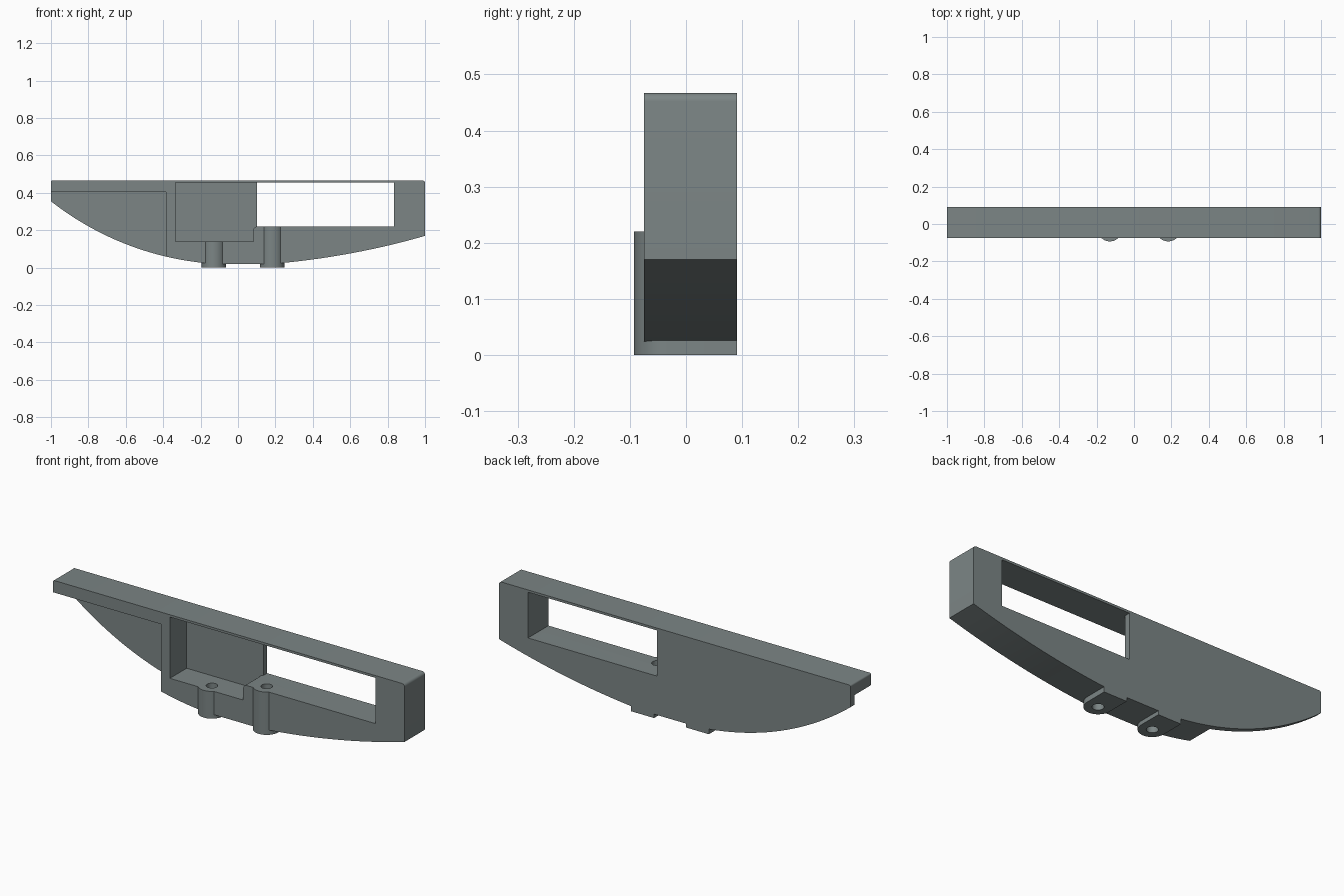
import bpy, bmesh, math
from mathutils import Vector

if "Cube" in bpy.data.objects:
    bpy.data.objects.remove(bpy.data.objects["Cube"])

FRONT, BACK, PLATE = -0.075, 0.091, 0.061   # body depth and start of the thin back wall

grey = bpy.data.materials.new("slate grey")
grey.diffuse_color = (0.2, 0.235, 0.235, 1)
grey.use_nodes = True
grey.node_tree.nodes["Principled BSDF"].inputs["Base Color"].default_value = grey.diffuse_color


def prism(name, points, low, high, axis):
    """Extrude a 2D outline: axis 'y' takes (x, z) points, axis 'z' takes (x, y)."""
    bm = bmesh.new()
    place = (lambda p: (p[0], low, p[1])) if axis == 'y' else (lambda p: (p[0], p[1], low))
    step = Vector((0, high - low, 0)) if axis == 'y' else Vector((0, 0, high - low))
    face = bm.faces.new([bm.verts.new(place(p)) for p in points])
    new = bmesh.ops.extrude_face_region(bm, geom=[face])["geom"]
    bmesh.ops.translate(bm, vec=step, verts=[v for v in new if isinstance(v, bmesh.types.BMVert)])
    bmesh.ops.recalc_face_normals(bm, faces=bm.faces)
    mesh = bpy.data.meshes.new(name)
    bm.to_mesh(mesh)
    bm.free()
    mesh.materials.append(grey)
    obj = bpy.data.objects.new(name, mesh)
    bpy.context.collection.objects.link(obj)
    return obj


def box(x0, x1, z0, z1):
    return [(x0, z0), (x1, z0), (x1, z1), (x0, z1)]


def arc(cx, cy, r, start, end, n):
    return [(cx + r * math.cos(math.radians(start + (end - start) * i / n)),
             cy + r * math.sin(math.radians(start + (end - start) * i / n))) for i in range(n + 1)]


def bow(a, b, sag, n):
    """Circular arc from a to b that bulges downwards by sag."""
    a, b = Vector(a), Vector(b)
    d = b - a
    r = d.length ** 2 / (8 * sag) + sag / 2
    normal = Vector((-d.y, d.x)).normalized()
    c = (a + b) / 2 + normal * (r - sag)
    half = math.degrees(math.asin(d.length / 2 / r))
    mid = math.degrees(math.atan2(-normal.y, -normal.x))
    return arc(c.x, c.y, r, mid - half, mid + half, n)


def combine(target, tool, operation):
    mod = target.modifiers.new(operation.lower(), 'BOOLEAN')
    mod.object, mod.operation, mod.solver = tool, operation, 'EXACT'
    bpy.context.view_layer.objects.active = target
    bpy.ops.object.modifier_apply(modifier=mod.name)
    bpy.data.objects.remove(tool)


# Main body: curved underside, flat top with small rounded ends
outline = (bow((-1, 0.355), (-0.18, 0.025), 0.063, 28) + [(-0.1, 0.02), (0.2, 0.02)]
           + bow((0.235, 0.025), (1, 0.17), 0.018, 20)
           + arc(0.985, 0.452, 0.015, 0, 90, 6) + arc(-0.992, 0.459, 0.008, 90, 180, 4))
body = prism("bracket_body", outline, FRONT, BACK, 'y')

# Screw bosses with feet that run to the back
for x in (-0.129, 0.183):
    shape = arc(x, -0.028, 0.065, 180, 360, 28) + [(x + 0.065, BACK), (x - 0.065, BACK)]
    foot = prism("boss_foot", shape, 0, 0.1, 'z')
    combine(body, foot, 'UNION')
    post = prism("boss_post", arc(x, -0.028, 0.065, 0, 360, 56)[:-1], 0.05, 0.3, 'z')
    combine(body, post, 'UNION')

# Recess under the left lip
combine(body, prism("recess_cutter", box(-1.2, -0.385, -0.2, 0.405), -0.3, PLATE, 'y'), 'DIFFERENCE')

# Stepped cavity, then the opening through the back wall
cavity = ([(-0.335, 0.14), (0.082, 0.14)] + arc(0.102, 0.2, 0.02, 180, 90, 6)
          + [(0.835, 0.22), (0.835, 0.455), (-0.335, 0.455)])
combine(body, prism("cavity_cutter", cavity, -0.3, PLATE, 'y'), 'DIFFERENCE')
combine(body, prism("window_cutter", box(0.102, 0.835, 0.22, 0.455), 0.0, 0.3, 'y'), 'DIFFERENCE')

# Screw holes
for x in (-0.129, 0.183):
    hole = prism("hole_cutter", arc(x, -0.028, 0.027, 0, 360, 32)[:-1], -0.1, 0.3, 'z')
    combine(body, hole, 'DIFFERENCE')

bpy.ops.object.select_all(action='DESELECT')
body.select_set(True)
bpy.context.view_layer.objects.active = body
bpy.ops.object.shade_smooth_by_angle(angle=math.radians(25))
